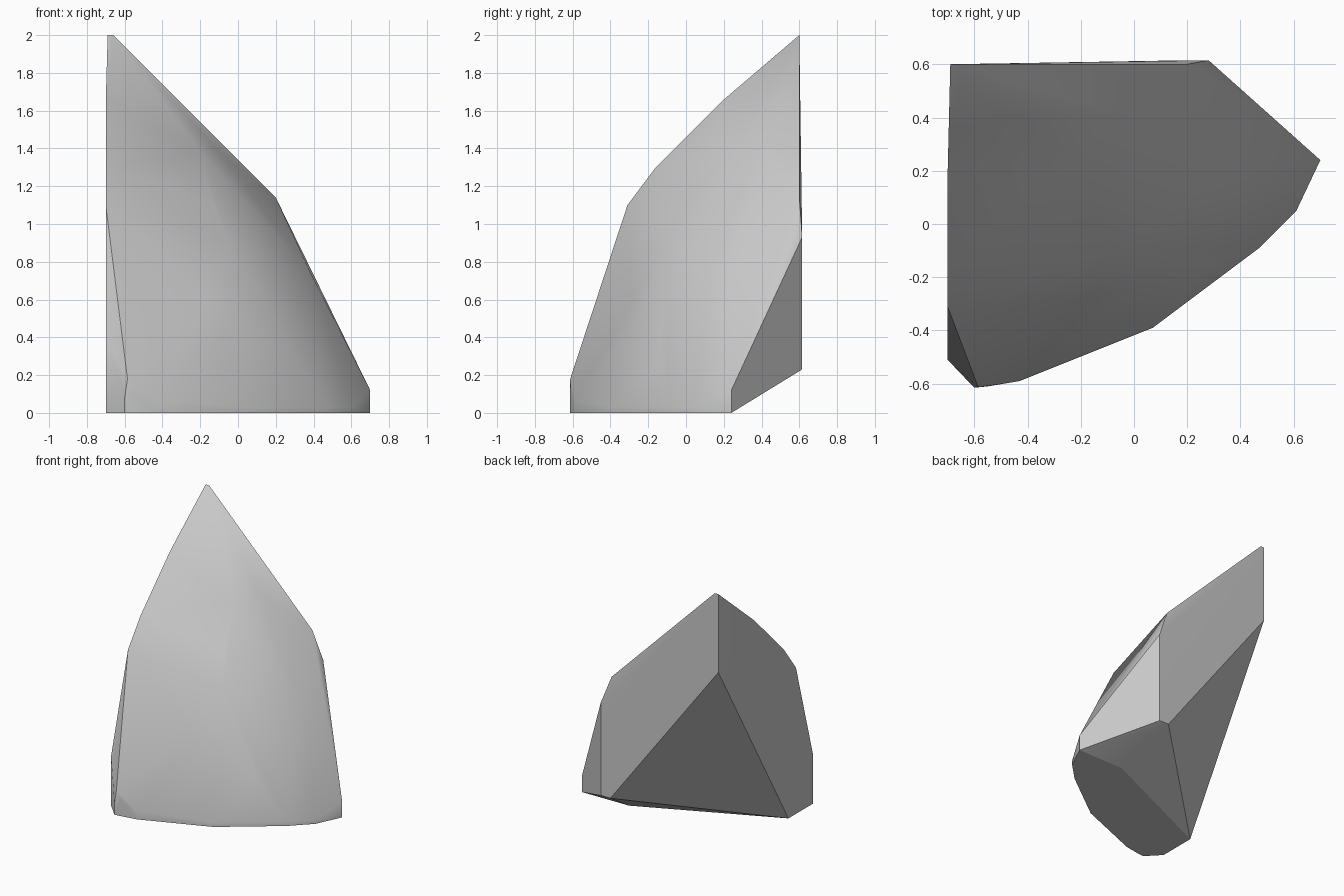
import bpy
import bmesh
import math

if "Cube" in bpy.data.objects:
    bpy.data.objects.remove(bpy.data.objects["Cube"], do_unlink=True)

# One plain stone colour
stone = bpy.data.materials.new("grey stone")
stone.use_nodes = True
grey = (0.58, 0.58, 0.58, 1.0)
stone.diffuse_color = grey
stone.node_tree.nodes["Principled BSDF"].inputs["Base Color"].default_value = grey

# Flat foot and the low rim above it: (x, y, rim height)
foot = [(-0.70, -0.51, 0.38), (-0.60, -0.615, 0.08), (-0.55, -0.61, 0.13),
        (-0.43, -0.59, 0.06), (0.07, -0.39, 0.03), (0.47, -0.09, 0.03),
        (0.61, 0.05, 0.03), (0.70, 0.24, 0.12)]

# Sharp tip, the ridge down the left-hand wall and its chipped lower end
tip = [(-0.69, 0.60, 2.0), (-0.66, 0.60, 2.0)]
ridge = [(-0.70, 0.19, 1.65), (-0.70, -0.16, 1.30), (-0.70, -0.31, 1.10),
         (-0.585, -0.613, 0.18)]

# Back wall corners, and the undercut that slopes in to the foot
back = [(0.20, 0.60, 1.14), (0.28, 0.615, 0.93), (0.28, 0.615, 0.23)]
undercut = [(-0.69, 0.60, 1.41), (0.20, 0.615, 0.23),
            (-0.70, -0.22, 0.0), (0.31, 0.235, 0.0)]

# Corners of the large worn facets on the front, from the top down
upper_facet = [(-0.10, 0.43, 1.38), (-0.20, 0.24, 1.38),
               (-0.34, -0.02, 1.20), (-0.13, 0.03, 1.11)]
lower_facet = [(-0.05, -0.11, 0.9), (0.38, 0.23, 0.75), (-0.16, -0.28, 0.6),
               (0.0, -0.25, 0.5), (0.27, -0.14, 0.3)]

points = tip + ridge + back + undercut + upper_facet + lower_facet
for x, y, rim in foot:
    points += [(x, y, 0.0), (x, y, rim)]

# Wrap the corners in a closed shell
bm = bmesh.new()
for p in points:
    bm.verts.new(p)
bmesh.ops.convex_hull(bm, input=bm.verts[:])
loose = [v for v in bm.verts if not v.link_faces]
bmesh.ops.delete(bm, geom=loose, context='VERTS')
bmesh.ops.dissolve_limit(bm, angle_limit=math.radians(1.0),
                         verts=bm.verts[:], edges=bm.edges[:])
bmesh.ops.recalc_face_normals(bm, faces=bm.faces[:])

mesh = bpy.data.meshes.new("rock_shard")
bm.to_mesh(mesh)
bm.free()
mesh.materials.append(stone)

rock = bpy.data.objects.new("rock_shard", mesh)
bpy.context.collection.objects.link(rock)

# Soft worn front, crisp broken edges elsewhere
bpy.ops.object.select_all(action='DESELECT')
rock.select_set(True)
bpy.context.view_layer.objects.active = rock
bpy.ops.object.shade_smooth_by_angle(angle=math.radians(30))
